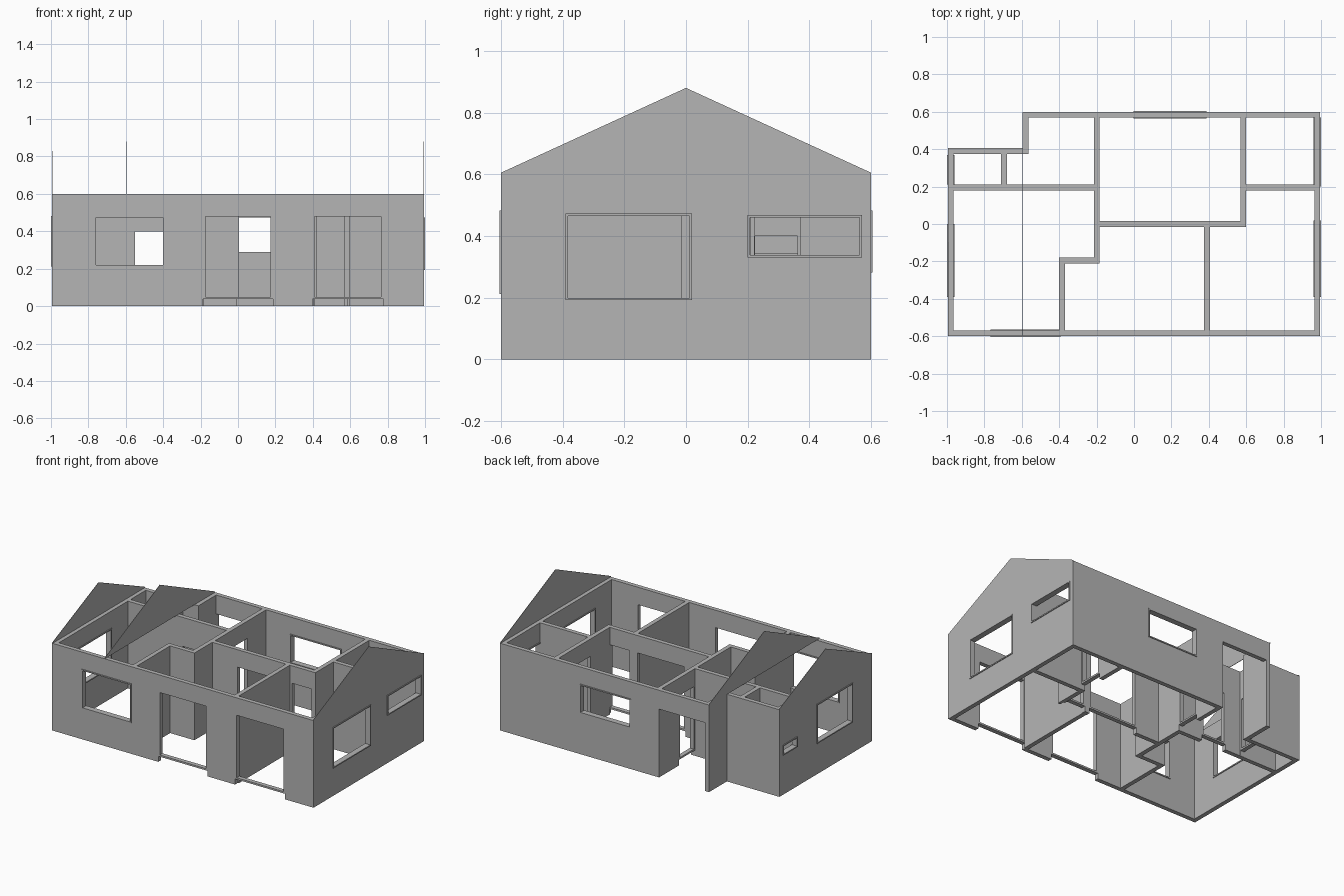
import bpy, bmesh
from mathutils import Vector

cube = bpy.data.objects.get("Cube")
if cube:
    bpy.data.objects.remove(cube, do_unlink=True)

plaster = bpy.data.materials.new("grey plaster")
plaster.use_nodes = True
GREY = (0.46, 0.46, 0.46, 1)
plaster.diffuse_color = GREY
plaster.node_tree.nodes["Principled BSDF"].inputs["Base Color"].default_value = GREY

HEIGHT = 0.6    # wall top
THICK = 0.03    # wall thickness
LINTEL = 0.48   # top of windows and tall doors


def slab(name, axis, start, thick, faces):
    """Extrude (run, z) polygons into a slab; axis is the direction the slab runs in."""
    bm = bmesh.new()

    def place(u, z):
        return Vector((u, start, z)) if axis == "x" else Vector((start, u, z))

    for poly in faces:
        bm.faces.new([bm.verts.new(place(u, z)) for u, z in poly])
    bmesh.ops.remove_doubles(bm, verts=bm.verts, dist=1e-5)
    out = bmesh.ops.extrude_face_region(bm, geom=bm.faces[:])
    shift = Vector((0, thick, 0)) if axis == "x" else Vector((thick, 0, 0))
    moved = [v for v in out["geom"] if isinstance(v, bmesh.types.BMVert)]
    bmesh.ops.translate(bm, verts=moved, vec=shift)
    bmesh.ops.recalc_face_normals(bm, faces=bm.faces[:])
    bmesh.ops.dissolve_limit(bm, angle_limit=0.01, verts=bm.verts[:], edges=bm.edges[:])
    mesh = bpy.data.meshes.new(name)
    bm.to_mesh(mesh)
    bm.free()
    mesh.materials.append(plaster)
    obj = bpy.data.objects.new(name, mesh)
    bpy.context.collection.objects.link(obj)


def cells(u0, u1, z0, z1, holes):
    """Split a rectangle at the hole edges and keep the cells outside the holes."""
    us = sorted({u0, u1, *[u for h in holes for u in h[:2]]})
    zs = sorted({z0, z1, *[z for h in holes for z in h[2:]]})
    kept = []
    for a, b in zip(us, us[1:]):
        for c, d in zip(zs, zs[1:]):
            mu, mz = (a + b) / 2, (c + d) / 2
            if not any(h[0] < mu < h[1] and h[2] < mz < h[3] for h in holes):
                kept.append([(a, c), (b, c), (b, d), (a, d)])
    return kept


def door(a, b, top=LINTEL):
    """Door opening above a raised threshold bar, with a wider notch below it."""
    return [(a, b, 0.05, top), (a - 0.012, b + 0.012, 0, 0.038)]


def wall(name, axis, u0, u1, start, holes=(), windows=()):
    slab(name, axis, start, THICK, cells(u0, u1, 0, HEIGHT, [*holes, *windows]))
    # Slightly proud surround for each window
    for i, (a, b, c, d) in enumerate(windows):
        w, p = 0.008, 0.005
        ring = cells(a - w, b + w, c - w, d + w, [(a, b, c, d)])
        slab(f"{name}_window_frame_{i + 1}", axis, start - p, THICK + 2 * p, ring)


def gable(name, x, y0, y1, peak):
    eave = HEIGHT + 0.005
    mid = (y0 + y1) / 2
    slab(name, "y", x, 0.003,
         [[(y0, HEIGHT), (y1, HEIGHT), (y1, eave), (mid, peak), (y0, eave)]])


# Outer walls
wall("front_wall", "x", -0.995, 0.995, -0.6,
     door(-0.175, 0.175) + door(0.41, 0.765), [(-0.76, -0.4, 0.22, 0.475)])
wall("left_wall", "y", -0.57, 0.57, 0.965,
     windows=[(-0.382, 0.012, 0.2, 0.465), (0.208, 0.562, 0.338, 0.46)])
wall("back_wall", "x", -0.185, 0.995, 0.57, windows=[(0.005, 0.38, 0.29, 0.475)])
wall("right_wall", "y", -0.57, 0.375, -0.995,
     windows=[(-0.382, -0.008, 0.22, 0.475), (0.22, 0.36, 0.28, 0.335)])

# Porch in the back right corner
wall("porch_lintel", "x", -0.565, -0.215, 0.57, [(-0.565, -0.215, 0, 0.47)])
wall("porch_side_wall", "y", 0.405, 0.6, -0.595)
wall("porch_inner_wall", "x", -0.995, -0.565, 0.375)

# Interior partitions that run across the house
wall("bedroom_back_wall", "x", -0.965, -0.215, 0.18, door(-0.55, -0.385, 0.4))
wall("bedroom_step_wall", "x", -0.4, -0.185, -0.21)
wall("middle_wall", "x", -0.185, 0.6, -0.015, door(0.005, 0.36) + door(0.42, 0.57))
wall("kitchen_wall", "x", 0.6, 0.965, 0.18)

# Interior partitions that run front to back
wall("bedroom_side_wall", "y", -0.57, -0.21, -0.4)
wall("entry_wall", "y", -0.18, 0.6, -0.215, door(0.222, 0.37))
wall("front_room_wall", "y", -0.57, -0.015, 0.375)
wall("living_side_wall", "y", 0.015, 0.57, 0.57, door(0.222, 0.37))
wall("closet_wall", "y", 0.21, 0.375, -0.71, door(0.224, 0.362, 0.4))

# Thin roof gables
gable("left_gable", 0.992, -0.6, 0.6, 0.88)
gable("middle_gable", -0.597, -0.6, 0.6, 0.88)
gable("right_gable", -0.995, -0.6, 0.405, 0.828)
